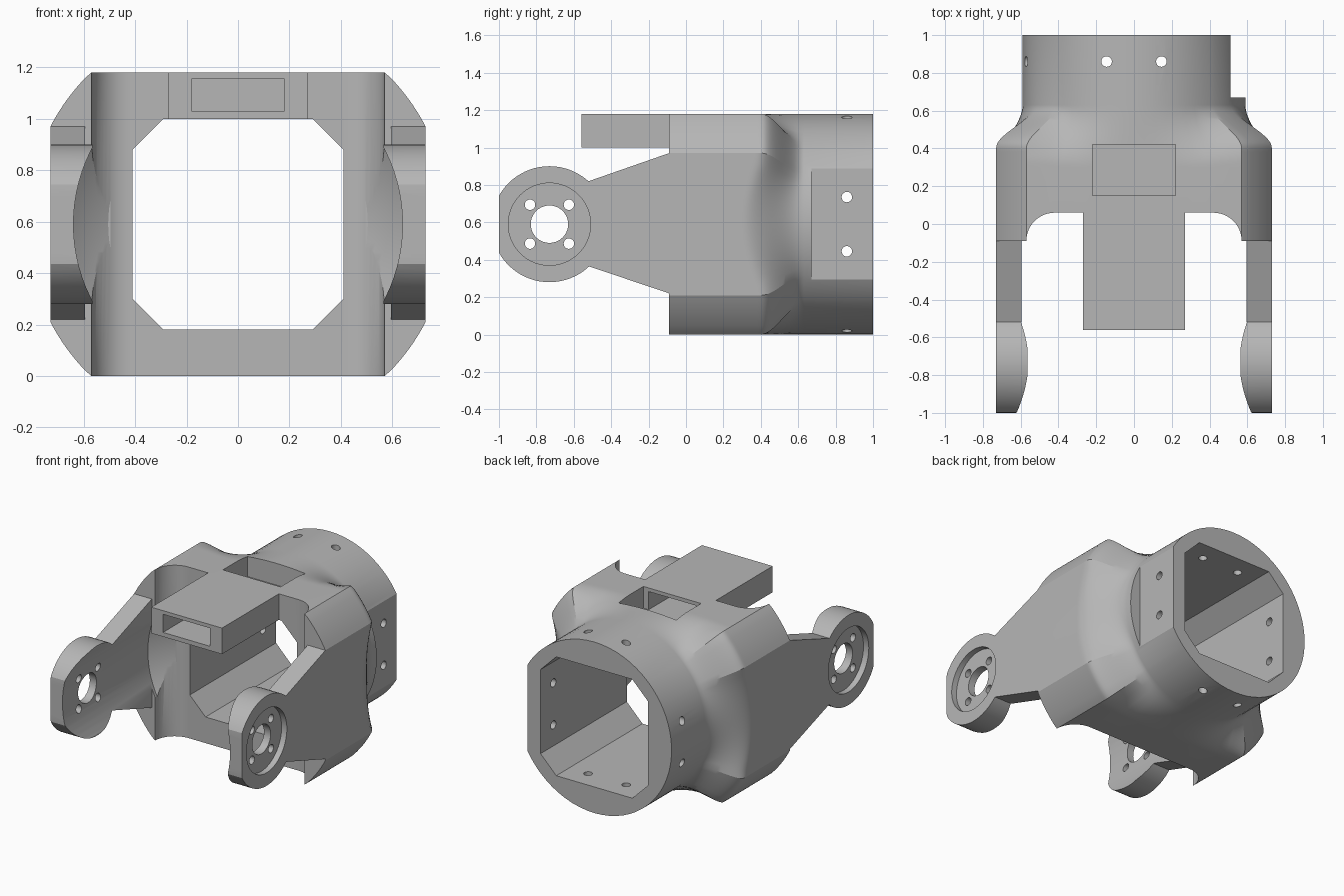
import bpy, bmesh, math

cube = bpy.data.objects.get("Cube")
if cube:
    bpy.data.objects.remove(cube, do_unlink=True)

MID = 0.59      # height of the main axis
HUB_Y = -0.73   # position of the pivot axis

grey = bpy.data.materials.new("plain grey")
grey.use_nodes = True
grey.diffuse_color = (0.47, 0.47, 0.47, 1)
grey.node_tree.nodes["Principled BSDF"].inputs["Base Color"].default_value = (0.47, 0.47, 0.47, 1)


def loft(name, rings):
    """Closed solid through a list of matching point loops."""
    bm = bmesh.new()
    loops = [[bm.verts.new(p) for p in ring] for ring in rings]
    n = len(loops[0])
    for a, b in zip(loops, loops[1:]):
        for i in range(n):
            j = (i + 1) % n
            bm.faces.new((a[i], a[j], b[j], b[i]))
    bm.faces.new(loops[0])
    bm.faces.new(loops[-1])
    bmesh.ops.recalc_face_normals(bm, faces=bm.faces)
    mesh = bpy.data.meshes.new(name)
    bm.to_mesh(mesh)
    bm.free()
    mesh.materials.append(grey)
    ob = bpy.data.objects.new(name, mesh)
    bpy.context.collection.objects.link(ob)
    return ob


def prism(name, pts, axis, lo, hi):
    """Extrude a flat outline along one axis."""
    place = {"x": lambda a, b, t: (t, a, b),
             "y": lambda a, b, t: (a, t, b),
             "z": lambda a, b, t: (a, b, t)}[axis]
    return loft(name, [[place(a, b, t) for a, b in pts] for t in (lo, hi)])


def box(name, x0, x1, y0, y1, z0, z1):
    return prism(name, [(x0, y0), (x1, y0), (x1, y1), (x0, y1)], "z", z0, z1)


def circle(a, b, r, n=32):
    return [(a + r * math.cos(2 * math.pi * i / n), b + r * math.sin(2 * math.pi * i / n))
            for i in range(n)]


def combine(ob, other, op="DIFFERENCE"):
    """Apply a boolean and remove the helper."""
    other.hide_render = True
    mod = ob.modifiers.new("bool", "BOOLEAN")
    mod.operation, mod.solver, mod.object = op, "EXACT", other
    bpy.context.view_layer.objects.active = ob
    bpy.ops.object.modifier_apply(modifier=mod.name)
    bpy.data.objects.remove(other, do_unlink=True)


def clearance():
    """Round swing space between the arms, with a spherical end."""
    profile = [(-1.2, 0.64)]
    for i in range(9):
        r = 0.64 - 0.135 * i / 8
        profile.append((HUB_Y + math.sqrt(0.92 ** 2 - r * r), r))
    return loft("clearance", [[(x, y, z) for x, z in circle(0, MID, r, 96)] for y, r in profile])


# Body: clipped round block blending into a round collar
corner_low, corner_high = math.atan2(0.38, 0.73), math.atan2(0.59, 0.57)
marks = [0, corner_low, corner_high, math.pi / 2]
quarter = [a + (b - a) * i / 8 for a, b in zip(marks, marks[1:]) for i in range(8)]
half = quarter + [math.pi / 2] + [math.pi - a for a in reversed(quarter[1:])]
angles = half + [a + math.pi for a in half]


def body_point(a, y):
    c, s = abs(math.cos(a)), abs(math.sin(a))
    r = min(0.73 / max(c, 1e-6), MID / max(s, 1e-6), 0.823)
    start = 0.30 + 0.10 * max(0, (r - 0.73) / 0.09)
    t = min(1, max(0, (y - start) / (0.63 - start)))
    t = t * t * (3 - 2 * t)
    r += (MID - r) * t
    return (r * math.cos(a), y, MID + r * math.sin(a))


steps = [-0.09] + [0.30 + 0.33 * i / 20 for i in range(21)] + [1.0]
body = loft("body", [[body_point(a, y) for a in angles] for y in steps])

# Octagonal bore
octagon = [(sx * x, MID + sz * z) for sx, sz, pair in
           ((1, 1, 0), (-1, 1, 1), (-1, -1, 0), (1, -1, 1))
           for x, z in ([(0.41, 0.29), (0.29, 0.41)][::-1 if pair else 1])]
combine(body, prism("bore", octagon, "y", -0.5, 1.2))

# Front notch with rounded inner corners
arc = [(0.42 + 0.15 * math.cos(a), -0.09 + 0.15 * math.sin(a))
       for a in (math.pi / 2 * i / 12 for i in range(13))]
notch = [(0.57, -0.3)] + arc + [(-x, y) for x, y in reversed(arc)] + [(-0.57, -0.3)]
combine(body, prism("notch", notch, "z", -0.2, 1.4))
combine(body, clearance())

# Flat on one side of the collar, and screw holes through all four walls
combine(body, box("flat", 0.51, 0.7, 0.67, 1.1, 0, 1.2))
for d in (-0.145, 0.145):
    combine(body, prism("hole", circle(d, 0.86, 0.028, 20), "z", -0.2, 1.4))
    combine(body, prism("hole", circle(0.86, MID + d, 0.028, 20), "x", -0.9, 0.9))

# Tongue over the front opening, hollow and leading to a window in the body
tongue = box("tongue", -0.27, 0.27, -0.56, 0.06, 1.0, 1.18)
combine(body, box("window", -0.22, 0.22, 0.15, 0.42, 1.03, 1.3))
for part in (tongue, body):
    combine(part, box("slot", -0.18, 0.18, -0.7, 0.2, 1.03, 1.155))

# Arms: tapered plate with a pivot hub
parts = [body, tongue]
plate = [(-0.09, 0.22), (-0.09, 0.97), (-0.52, 0.82), (-0.52, 0.365)]
hub = [(max(y, -1.0), z) for y, z in circle(HUB_Y, MID, 0.31, 72)]
for side, label in ((1, "left"), (-1, "right")):
    arm = prism(label + "_arm", plate, "x", side * 0.595, side * 0.73)
    combine(arm, prism("hub", hub, "x", side * 0.565, side * 0.73), "UNION")
    combine(arm, clearance())
    combine(arm, prism("recess", circle(HUB_Y, MID, 0.22, 64), "x", side * 0.69, side * 0.8))
    combine(arm, prism("pivot", circle(HUB_Y, MID, 0.10, 40), "x", side * 0.4, side * 0.9))
    for dy in (-0.104, 0.104):
        for dz in (-0.104, 0.104):
            combine(arm, prism("bolt", circle(HUB_Y + dy, MID + dz, 0.028, 20), "x",
                               side * 0.4, side * 0.9))
    parts.append(arm)

# Smooth curved faces, keep creases sharp
for ob in parts:
    bpy.ops.object.select_all(action="DESELECT")
    ob.select_set(True)
    bpy.context.view_layer.objects.active = ob
    bpy.ops.object.shade_smooth_by_angle(angle=math.radians(22))
